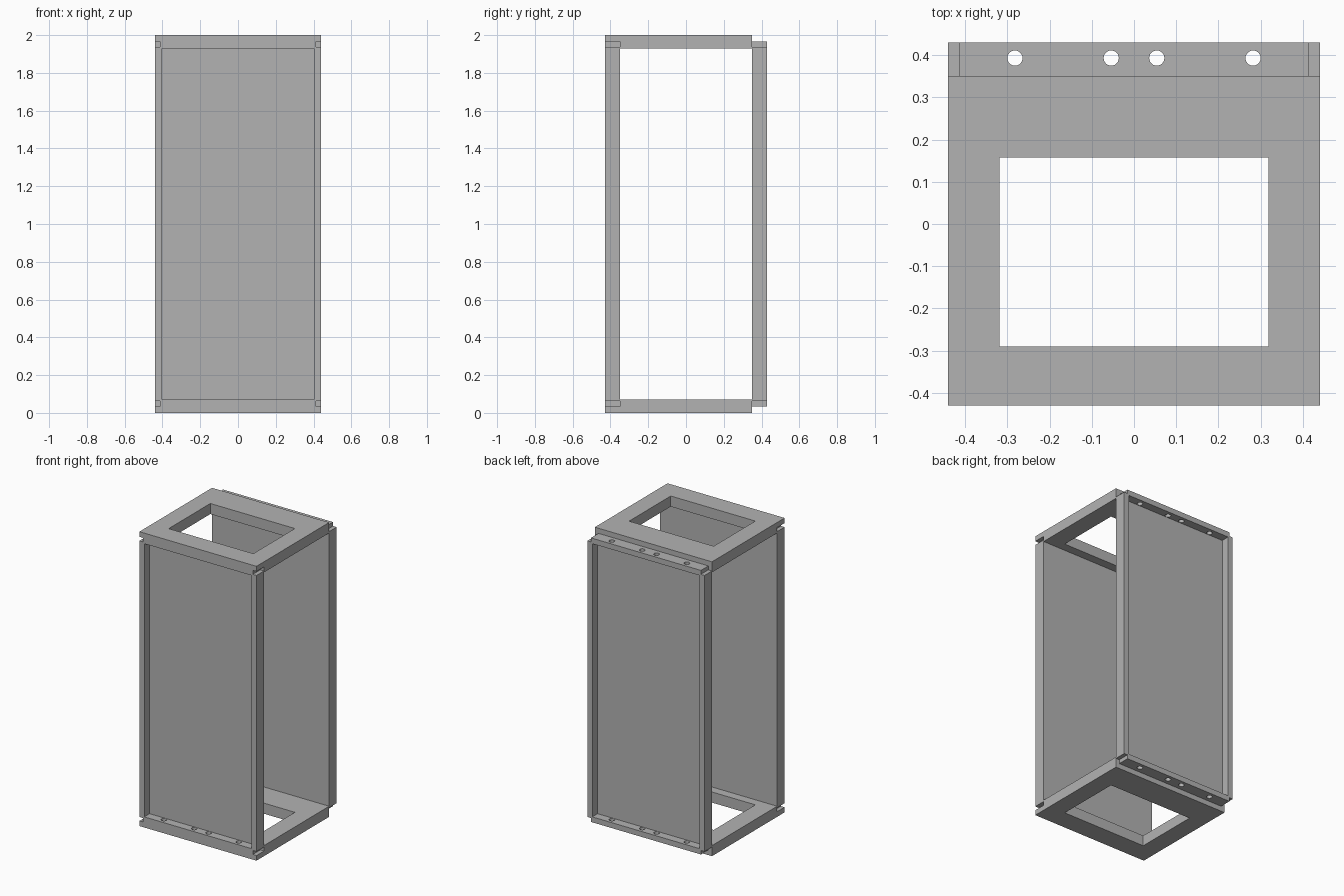
import bpy
import bmesh
from mathutils import Matrix, Vector

cube = bpy.data.objects.get("Cube")
if cube:
    bpy.data.objects.remove(cube, do_unlink=True)

grey = bpy.data.materials.new("light_grey_metal")
grey.use_nodes = True
colour = (0.45, 0.45, 0.45, 1)
grey.diffuse_color = colour
grey.node_tree.nodes["Principled BSDF"].inputs["Base Color"].default_value = colour

# Overall sizes
W, D, H = 0.44, 0.43, 2.0        # half width, half depth, height
INNER = 0.35                     # half depth between the two trays
LIP = 0.035                      # gap from cabinet end to tray end
WALL = 0.037                     # tray wall thickness
NOTCH = 0.027                    # corner cut-out of the trays
PANEL = 0.373                    # outer face of the recessed panel
OVER = 0.02                      # cutter overshoot


def add_object(name, bm):
    bmesh.ops.recalc_face_normals(bm, faces=bm.faces)
    mesh = bpy.data.meshes.new(name)
    bm.to_mesh(mesh)
    bm.free()
    mesh.materials.append(grey)
    obj = bpy.data.objects.new(name, mesh)
    bpy.context.collection.objects.link(obj)
    return obj


def box(bm, low, high):
    low, high = Vector(low), Vector(high)
    matrix = Matrix.Translation((low + high) / 2) @ Matrix.Diagonal((*(high - low), 1))
    bmesh.ops.create_cube(bm, size=1, matrix=matrix)


def box_object(name, low, high):
    bm = bmesh.new()
    box(bm, low, high)
    return add_object(name, bm)


def cut(obj, cutter):
    cutter.hide_render = True
    mod = obj.modifiers.new("cut", "BOOLEAN")
    mod.operation = "DIFFERENCE"
    mod.solver = "EXACT"
    mod.object = cutter
    bpy.context.view_layer.objects.active = obj
    bpy.ops.object.modifier_apply(modifier=mod.name)
    bpy.data.objects.remove(cutter, do_unlink=True)


def mirror(obj, axis, offset=0):
    scale = Matrix.Scale(-1, 4, axis)
    obj.data.transform(Matrix.Translation(axis * offset) @ scale)
    obj.data.flip_normals()


def tray(name):
    """Upright tray with recessed panel, notched corners and bolt holes."""
    obj = box_object(name, (-W, INNER, LIP), (W, D, H - LIP))
    # Recess
    cut(obj, box_object("recess", (WALL - W, PANEL, LIP + WALL),
                        (W - WALL, D + OVER, H - LIP - WALL)))
    # Corner notches
    bm = bmesh.new()
    for x in (-W, W):
        for z in (LIP, H - LIP):
            box(bm, (x - NOTCH, INNER - OVER, z - NOTCH),
                (x + NOTCH, D + OVER, z + NOTCH))
    cut(obj, add_object("notches", bm))
    # Bolt holes through the top and bottom flanges
    bm = bmesh.new()
    for x in (-0.282, -0.054, 0.054, 0.282):
        bmesh.ops.create_cone(bm, cap_ends=True, segments=24, radius1=0.018,
                              radius2=0.018, depth=H + OVER,
                              matrix=Matrix.Translation((x, 0.393, H / 2)))
    cut(obj, add_object("holes", bm))
    return obj


def end_frame(name):
    """Thick top frame with a window and a thin lip over the front tray."""
    under = H - 0.072
    obj = box_object(name, (-W, -D, under), (W, INNER, H))
    cut(obj, box_object("window", (-0.318, -0.29, under - OVER), (0.318, 0.157, H + OVER)))
    cut(obj, box_object("front_step", (-W - OVER, -D - OVER, under - OVER),
                        (W + OVER, -INNER, H - LIP)))
    return obj


# Front and back trays
tray("back_tray")
mirror(tray("front_tray"), Vector((0, 1, 0)))

# Top and bottom frames
end_frame("top_frame")
mirror(end_frame("bottom_frame"), Vector((0, 0, 1)), H)
